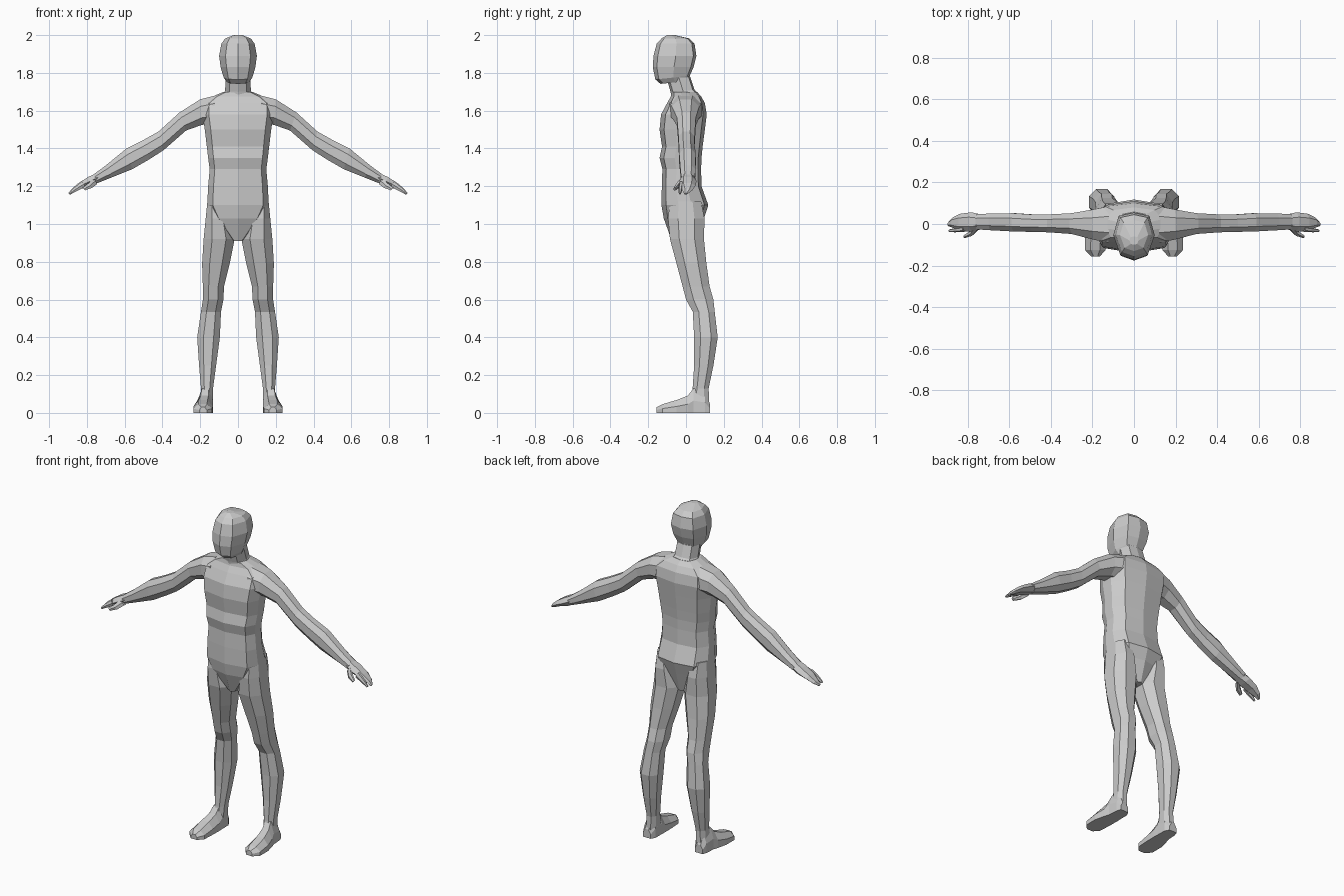
import bpy, bmesh
from mathutils import Vector

grey = bpy.data.materials.new("light_grey")
grey.diffuse_color = (0.6, 0.6, 0.6, 1)

# half cross-sections: (share of half width, share of depth from front to back)
TORSO = [(0, 0), (0.82, 0.10), (1, 0.36), (1, 0.64), (0.74, 0.92), (0, 1)]
HEAD = [(0, 0), (0.66, 0.10), (1, 0.52), (0.74, 0.93), (0, 1)]
# full limb section in the -1..1 square
LIMB = [(-0.45, -1), (0.45, -1), (1, -0.45), (1, 0.45),
        (0.45, 1), (-0.45, 1), (-1, 0.45), (-1, -0.45)]
BLADE = [(-0.5, -1), (0.5, -1), (1, 0), (0.5, 1), (-0.5, 1), (-1, 0)]


def loft(name, rings, mirror=False):
    """Skin a list of equal point rings and close both ends."""
    bm = bmesh.new()
    loops = [[bm.verts.new(p) for p in ring] for ring in rings]
    n = len(loops[0])
    for lo, hi in zip(loops, loops[1:]):
        for i in range(n):
            j = (i + 1) % n
            bm.faces.new((lo[i], lo[j], hi[j], hi[i]))
    bm.faces.new(loops[0])
    bm.faces.new(loops[-1])
    bmesh.ops.recalc_face_normals(bm, faces=bm.faces[:])
    mesh = bpy.data.meshes.new(name)
    bm.to_mesh(mesh)
    bm.free()
    mesh.materials.append(grey)
    obj = bpy.data.objects.new(name, mesh)
    bpy.context.collection.objects.link(obj)
    if mirror:
        obj.modifiers.new("mirror", 'MIRROR')
    return obj


def body_ring(shape, z, w, f, b, tilt=0):
    """Symmetric level ring: half width w, front f, back b, tilt raises the back."""
    half = [(u * w, f + v * (b - f), z + v * tilt) for u, v in shape]
    return half + [(-x, y, h) for x, y, h in half[-2:0:-1]]


def limb_ring(c, a, b, shape=LIMB):
    c, a, b = Vector(c), Vector(a), Vector(b)
    return [c + a * u + b * v for u, v in shape]


def arm_ring(ux, uz, lx, lz, y0, y1, shape=LIMB):
    """Ring between an upper and a lower outline point."""
    return limb_ring(((ux + lx) / 2, (y0 + y1) / 2, (uz + lz) / 2),
                     (0, (y1 - y0) / 2, 0),
                     ((ux - lx) / 2, 0, (uz - lz) / 2), shape)


# torso: z, half width, front, back
loft("torso", [body_ring(TORSO, *r) for r in [
    (0.91, 0.025, -0.075, 0.06), (1.03, 0.125, -0.118, 0.095),
    (1.10, 0.163, -0.130, 0.118), (1.20, 0.158, -0.128, 0.082),
    (1.29, 0.150, -0.125, 0.080), (1.35, 0.158, -0.140, 0.082),
    (1.41, 0.165, -0.127, 0.088), (1.50, 0.176, -0.140, 0.100),
    (1.58, 0.188, -0.132, 0.110), (1.64, 0.185, -0.100, 0.100),
    (1.675, 0.135, -0.080, 0.080), (1.70, 0.075, -0.078, 0.058)]])

# neck
loft("neck", [body_ring(HEAD, *r) for r in [
    (1.66, 0.085, -0.075, 0.075, 0.02), (1.70, 0.068, -0.082, 0.045, 0.01),
    (1.78, 0.066, -0.105, 0.022)]])

# head: z, half width, front, back, tilt
loft("head", [body_ring(HEAD, *r) for r in [
    (1.742, 0.058, -0.135, 0.016, 0.015), (1.765, 0.076, -0.162, 0.020, 0.02),
    (1.83, 0.092, -0.176, 0.040), (1.89, 0.100, -0.172, 0.055),
    (1.955, 0.088, -0.155, 0.045), (1.982, 0.068, -0.130, 0.018),
    (2.0, 0.022, -0.100, -0.060)]])

# legs: z, inner x, outer x, front y, back y
loft("leg", [limb_ring(((i + o) / 2, (f + b) / 2, z), ((o - i) / 2, 0, 0),
                       (0, (b - f) / 2, 0)) for z, i, o, f, b in [
    (1.12, 0.070, 0.162, -0.085, 0.080), (1.03, 0.045, 0.171, -0.095, 0.098),
    (0.92, 0.018, 0.182, -0.085, 0.095), (0.79, 0.044, 0.190, -0.050, 0.108),
    (0.67, 0.074, 0.186, -0.018, 0.125), (0.60, 0.077, 0.186, 0.000, 0.145),
    (0.535, 0.090, 0.196, 0.036, 0.152), (0.40, 0.096, 0.216, 0.043, 0.168),
    (0.25, 0.116, 0.206, 0.043, 0.145), (0.13, 0.132, 0.196, 0.035, 0.120),
    (0.05, 0.134, 0.200, 0.020, 0.122)]], True)

# feet: y, inner x, outer x, top z; flat sole
SOLE = [(-1, 0), (1, 0), (1, 0.5), (0.45, 1), (-0.45, 1), (-1, 0.5)]
loft("foot", [[((i + o) / 2 + u * (o - i) / 2, y, v * h) for u, v in SOLE]
              for y, i, o, h in [
    (-0.157, 0.165, 0.205, 0.030), (-0.125, 0.137, 0.236, 0.046),
    (-0.05, 0.133, 0.236, 0.068), (0.01, 0.132, 0.222, 0.092),
    (0.04, 0.133, 0.212, 0.130), (0.10, 0.134, 0.208, 0.110),
    (0.126, 0.148, 0.200, 0.050)]], True)

# arms: upper x z, lower x z, front y, back y
loft("arm", [arm_ring(*r) for r in [
    (0.12, 1.680, 0.13, 1.53, -0.090, 0.085),
    (0.20, 1.660, 0.19, 1.525, -0.075, 0.070),
    (0.31, 1.590, 0.275, 1.495, -0.048, 0.052),
    (0.42, 1.490, 0.395, 1.390, -0.040, 0.046),
    (0.50, 1.445, 0.470, 1.342, -0.038, 0.046),
    (0.59, 1.400, 0.560, 1.290, -0.036, 0.052),
    (0.70, 1.310, 0.672, 1.245, -0.030, 0.050),
    (0.765, 1.262, 0.740, 1.218, -0.026, 0.048)]], True)

# hand: palm running into the joined fingers
loft("hand", [arm_ring(*r, BLADE) for r in [
    (0.745, 1.272, 0.725, 1.226, -0.026, 0.046),
    (0.795, 1.248, 0.770, 1.206, -0.036, 0.056),
    (0.845, 1.216, 0.825, 1.188, -0.034, 0.050),
    (0.880, 1.186, 0.866, 1.168, -0.018, 0.032),
    (0.898, 1.163, 0.891, 1.155, -0.010, 0.008)]], True)
loft("index_finger", [arm_ring(*r, BLADE) for r in [
    (0.825, 1.226, 0.808, 1.196, -0.038, -0.012),
    (0.870, 1.190, 0.858, 1.172, -0.040, -0.020),
    (0.893, 1.165, 0.886, 1.157, -0.038, -0.026)]], True)
loft("thumb", [arm_ring(*r, BLADE) for r in [
    (0.765, 1.246, 0.745, 1.212, -0.030, 0.000),
    (0.792, 1.216, 0.772, 1.192, -0.058, -0.030),
    (0.822, 1.192, 0.810, 1.178, -0.068, -0.052)]], True)
